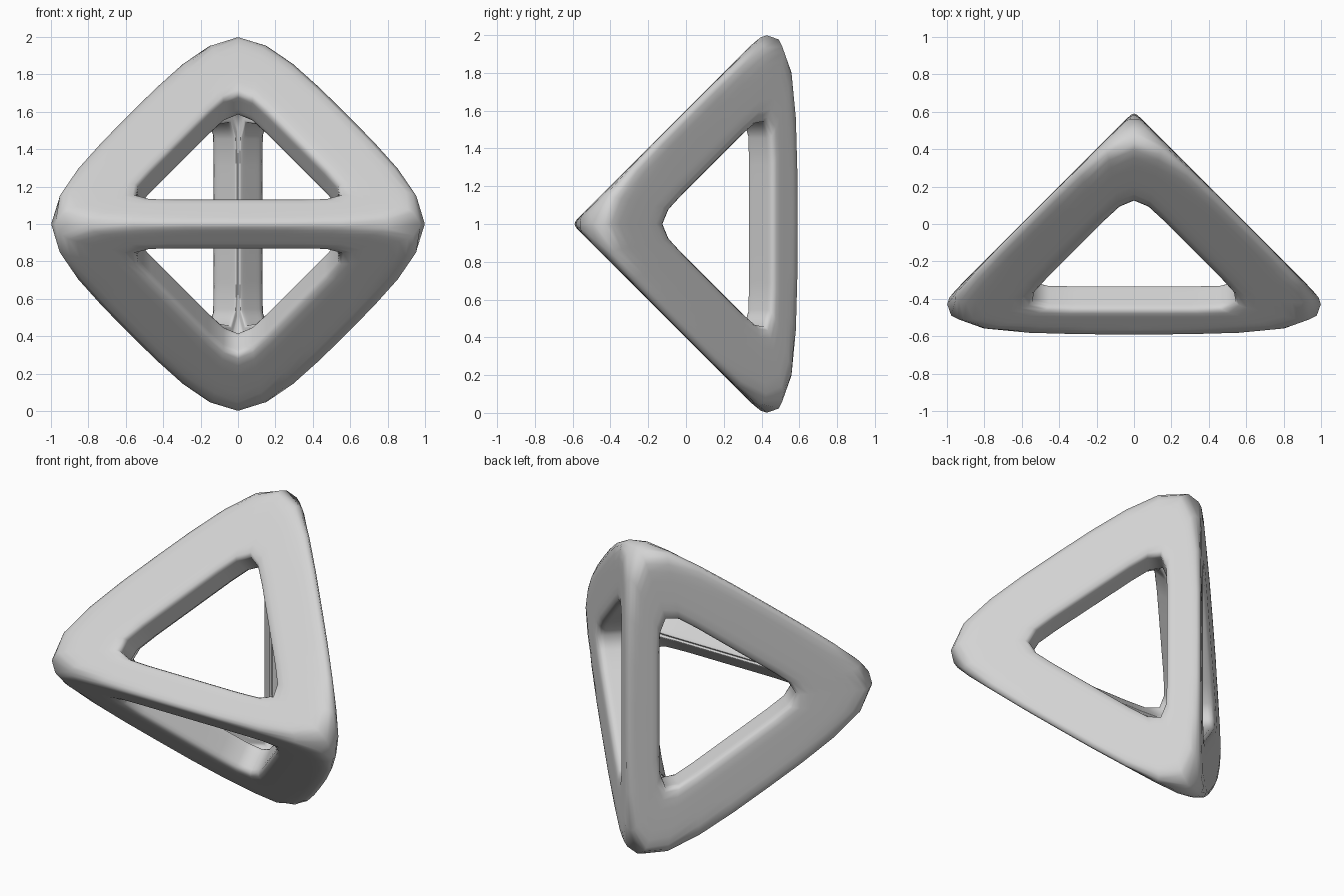
import bpy
import bmesh
from itertools import combinations
from mathutils import Vector

if "Cube" in bpy.data.objects:
    bpy.data.objects.remove(bpy.data.objects["Cube"], do_unlink=True)

HALF_EDGE, HALF_DEPTH = 1.204, 0.602   # sharp tetrahedron before rounding
BASE_RIM, SIDE_RIM = 0.141, 0.76       # opening, measured from the long edge
THICKNESS = 0.183                      # wall thickness
TIP_PULL = 0.87                        # blunting of the four tips

# Single grey material
grey = bpy.data.materials.new("light_grey")
grey.use_nodes = True
grey.diffuse_color = (0.65, 0.65, 0.65, 1)
grey.node_tree.nodes["Principled BSDF"].inputs["Base Color"].default_value = grey.diffuse_color

# Tetrahedron corners: horizontal edge in front, upright edge behind
front = [Vector((s * HALF_EDGE, -HALF_DEPTH, 0)) for s in (-1, 1)]
back = [Vector((0, HALF_DEPTH, s * HALF_EDGE)) for s in (-1, 1)]
inner_scale = 1 - THICKNESS * 2 ** 0.5 / HALF_DEPTH

bm = bmesh.new()
outer = {p.to_tuple(): bm.verts.new(p) for p in front + back}
inner = {p.to_tuple(): bm.verts.new(p * inner_scale) for p in front + back}


def frame_face(a, b, apex):
    """Triangular opening above long edge a-b: outer band, wall and inner band."""
    normal = (b - a).cross(apex - a).normalized()
    if normal.dot(apex + a + b) < 0:
        a, b, normal = b, a, -normal
    middle = (a + b) / 2
    up = (apex - middle) / HALF_EDGE
    along = (b - a) / 2 / HALF_EDGE
    half = SIDE_RIM - BASE_RIM
    rim = [middle + up * BASE_RIM - along * half,
           middle + up * BASE_RIM + along * half,
           middle + up * SIDE_RIM]
    keys = [p.to_tuple() for p in (a, b, apex)]
    rings = [[outer[k] for k in keys],
             [bm.verts.new(p) for p in rim],
             [bm.verts.new(p - normal * THICKNESS) for p in rim],
             [inner[k] for k in keys]]
    for r, s in zip(rings, rings[1:]):
        for i in range(3):
            j = (i + 1) % 3
            bm.faces.new((r[i], r[j], s[j], s[i]))


for apex in back:
    frame_face(*front, apex)
for apex in front:
    frame_face(*back, apex)

# Split the bands so that only the edges and corners are rounded, and blunt the tips
bmesh.ops.subdivide_edges(bm, edges=bm.edges[:], cuts=3, use_grid_fill=True)
bm.verts.ensure_lookup_table()
for p in front + back:
    tip = min(bm.verts, key=lambda v: (v.co - p).length)
    tip.co = p * TIP_PULL
for f in bm.faces:
    f.smooth = True
bmesh.ops.translate(bm, verts=bm.verts[:], vec=(0, 0, 1))

mesh = bpy.data.meshes.new("tetrahedron_frame")
bm.to_mesh(mesh)
bm.free()
mesh.materials.append(grey)
frame = bpy.data.objects.new("tetrahedron_frame", mesh)
bpy.context.collection.objects.link(frame)
rounding = frame.modifiers.new("rounding", "SUBSURF")
rounding.levels = rounding.render_levels = 1
